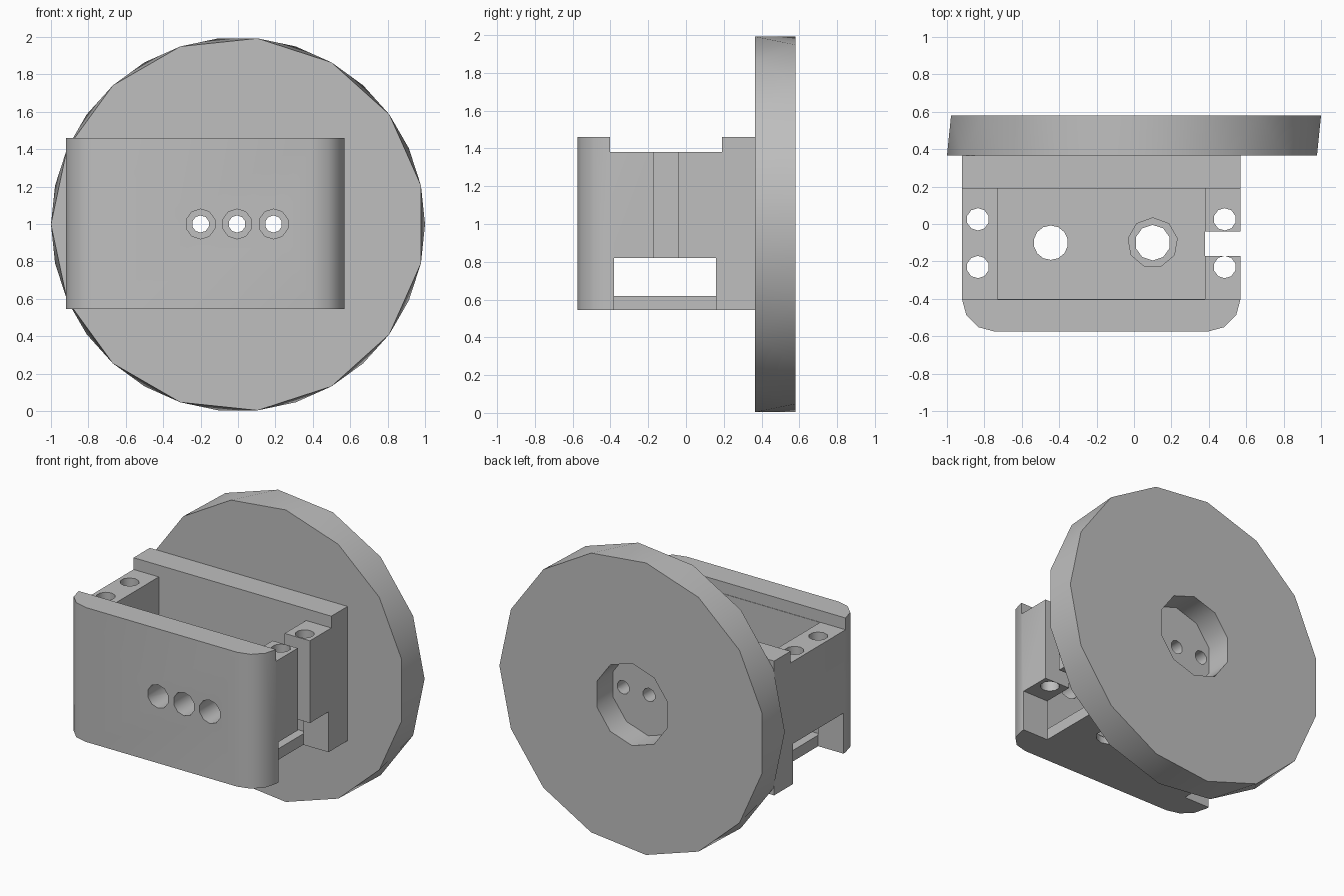
import bpy, bmesh
from math import cos, sin, pi, radians
from mathutils import Matrix, Vector

if "Cube" in bpy.data.objects:
    bpy.data.objects.remove(bpy.data.objects["Cube"], do_unlink=True)

grey = bpy.data.materials.new("plain_grey")
grey.use_nodes = True
grey.diffuse_color = (0.52, 0.52, 0.52, 1)
grey.node_tree.nodes["Principled BSDF"].inputs["Base Color"].default_value = (0.52, 0.52, 0.52, 1)


def make(name, bm):
    bmesh.ops.recalc_face_normals(bm, faces=bm.faces)
    mesh = bpy.data.meshes.new(name)
    bm.to_mesh(mesh)
    bm.free()
    mesh.materials.append(grey)
    ob = bpy.data.objects.new(name, mesh)
    bpy.context.collection.objects.link(ob)
    return ob


def box(x0, x1, y0, y1, z0, z1):
    bm = bmesh.new()
    bmesh.ops.create_cube(bm, size=1)
    bm.transform(Matrix.Translation(((x0 + x1) / 2, (y0 + y1) / 2, (z0 + z1) / 2))
                 @ Matrix.Diagonal((x1 - x0, y1 - y0, z1 - z0, 1)))
    return make("cutter", bm)


def drill(axis, a, b, lo, hi, radius, sides):
    """Cylinder along y (a, b = x, z) or along z (a, b = x, y)."""
    bm = bmesh.new()
    bmesh.ops.create_cone(bm, cap_ends=True, segments=sides, radius1=radius,
                          radius2=radius, depth=hi - lo)
    mid = (lo + hi) / 2
    if axis == "y":
        bm.transform(Matrix.Translation((a, mid, b)) @ Matrix.Rotation(pi / 2, 4, "X"))
    else:
        bm.transform(Matrix.Translation((a, b, mid)))
    return make("cutter", bm)


def cut(ob, cutters):
    bpy.context.view_layer.objects.active = ob
    for c in cutters:
        mod = ob.modifiers.new("cut", "BOOLEAN")
        mod.operation = "DIFFERENCE"
        mod.solver = "EXACT"
        mod.object = c
        bpy.ops.object.modifier_apply(modifier=mod.name)
        bpy.data.objects.remove(c, do_unlink=True)


def smooth(ob):
    bpy.ops.object.select_all(action="DESELECT")
    ob.select_set(True)
    bpy.context.view_layer.objects.active = ob
    bpy.ops.object.shade_smooth_by_angle(angle=radians(40))


# Main extents
LEFT, RIGHT = -0.92, 0.57          # housing sides
IN_L, IN_R = -0.73, 0.38           # pocket sides
FRONT, BACK = -0.575, 0.365        # housing front, disc face
BASE, TOP = 0.545, 1.46
FLOOR, LINTEL, SHELF = 0.62, 0.82, 1.38
MID_Z = 1.0
SCREWS = (-0.2, -0.005, 0.19)

# Housing: rounded-front outline pulled up
R = 0.175
outline = [(RIGHT, BACK), (LEFT, BACK)]
for cx, start in ((LEFT + R, pi), (RIGHT - R, 1.5 * pi)):
    for i in range(4):
        a = start + i * pi / 6
        outline.append((cx + R * cos(a), FRONT + R + R * sin(a)))
bm = bmesh.new()
face = bm.faces.new([bm.verts.new((x, y, BASE)) for x, y in outline])
ext = bmesh.ops.extrude_face_region(bm, geom=[face])
bmesh.ops.translate(bm, vec=(0, 0, TOP - BASE),
                    verts=[v for v in ext["geom"] if isinstance(v, bmesh.types.BMVert)])
housing = make("housing", bm)

cutters = [
    box(-2, 2, -0.403, 0.19, SHELF, 2),              # lowered end blocks
    box(IN_L, IN_R, -0.4, 0.19, FLOOR, 2),           # pocket
    box(-2, 2, -0.38, 0.16, FLOOR, LINTEL),          # side windows
    box(IN_R, 2, -0.38, 0.16, 0.3, 0.7),             # open below the right block
    box(-2, IN_L, -0.38, 0.16, 0.3, 0.7),            # open below the left block
    box(0.3, 2, -0.17, -0.04, 0.75, 2),              # cable slot
]
# Pin holes through the end blocks
for x in (-0.835, 0.485):
    for y in (-0.23, 0.025):
        cutters.append(drill("z", x, y, 0.7, 2, 0.06, 10))
# Floor openings, one with a wider seat
cutters.append(drill("z", -0.445, -0.1, 0.3, 0.7, 0.092, 14))
cutters.append(drill("z", 0.1, -0.1, 0.3, 0.7, 0.095, 10))
cutters.append(drill("z", 0.1, -0.1, 0.59, 0.7, 0.133, 9))
# Wide access holes in front, narrow screw holes behind
for x in SCREWS:
    cutters.append(drill("y", x, MID_Z, -0.9, -0.2, 0.08, 10))
    cutters.append(drill("y", x, MID_Z, 0, 0.7, 0.046, 10))
cut(housing, cutters)
smooth(housing)

# Disc: two staggered rings joined by triangles
N = 15
bm = bmesh.new()


def ring(y, shift):
    return [bm.verts.new((cos(2 * pi * (i + shift) / N), y,
                          MID_Z - 0.002 + sin(2 * pi * (i + shift) / N))) for i in range(N)]


near, far = ring(BACK, 0.5), ring(0.58, 0)
bm.faces.new(near)
bm.faces.new(far)
for i in range(N):
    j = (i + 1) % N
    bm.faces.new((far[i], far[j], near[i]))
    bm.faces.new((near[i], far[j], near[j]))
disc = make("wheel_disc", bm)
cut(disc, [drill("y", 0, MID_Z, 0.405, 0.8, 0.28, 10)]
    + [drill("y", x, MID_Z, 0.2, 0.7, 0.046, 10) for x in SCREWS])
smooth(disc)
